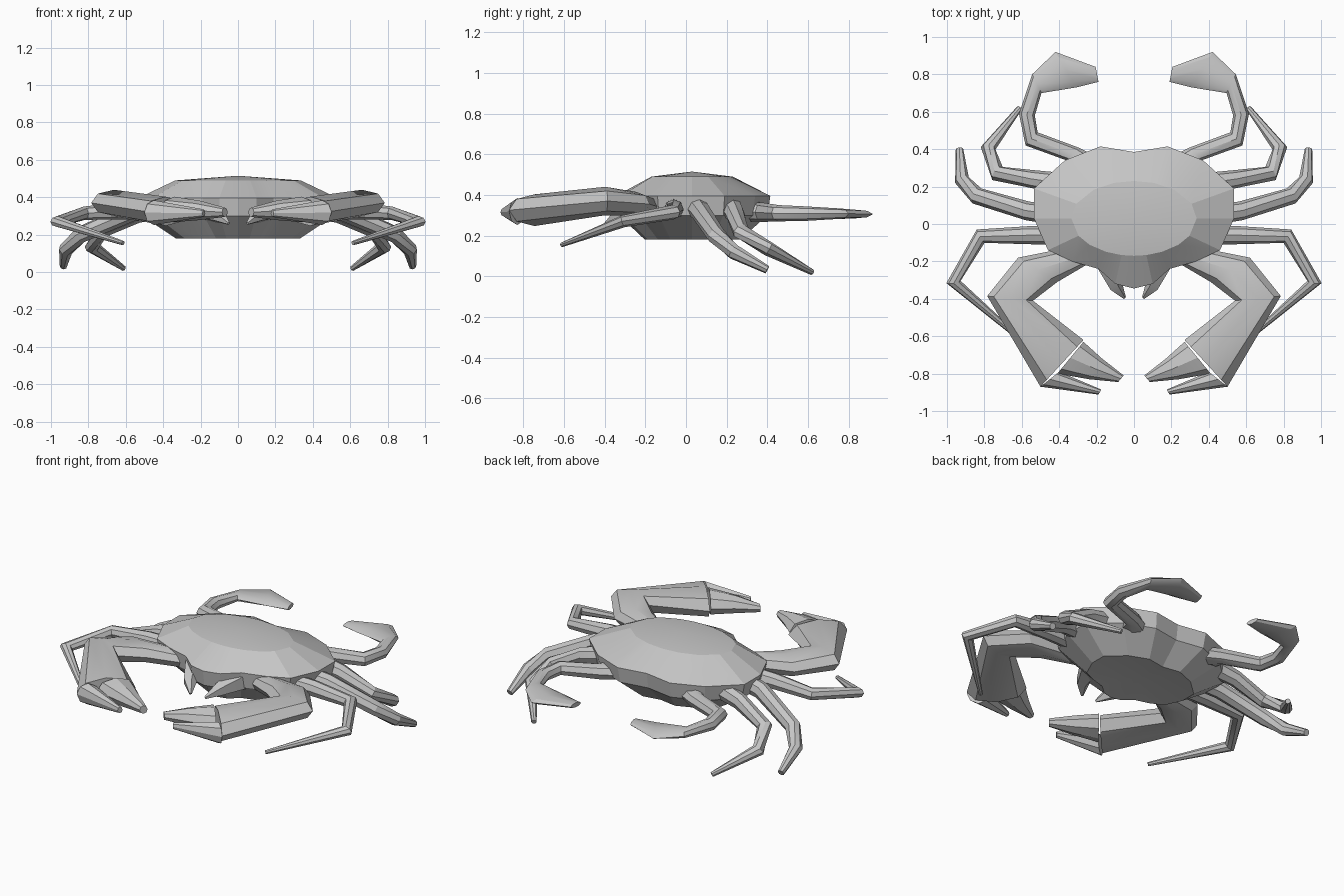
import bpy, bmesh, math
from mathutils import Vector

if "Cube" in bpy.data.objects:
    bpy.data.objects.remove(bpy.data.objects["Cube"])

shell = bpy.data.materials.new("shell grey")
shell.diffuse_color = (0.56, 0.56, 0.56, 1)
shell.use_nodes = True
shell.node_tree.nodes["Principled BSDF"].inputs["Base Color"].default_value = shell.diffuse_color


def make(name, rings, mirror=True, tips=None, angle=30):
    """Skin a series of closed rings; tips close the ends with a fan."""
    bm = bmesh.new()
    vr = [[bm.verts.new(p) for p in ring] for ring in rings]
    n = len(vr[0])
    for a, b in zip(vr, vr[1:]):
        for i in range(n):
            j = (i + 1) % n
            bm.faces.new((a[i], a[j], b[j], b[i]))
    if tips:
        for ring, tip in zip((vr[0], vr[-1]), tips):
            c = bm.verts.new(tip)
            for i in range(n):
                bm.faces.new((ring[i], ring[(i + 1) % n], c))
    else:
        bm.faces.new(vr[0])
        bm.faces.new(vr[-1])
    bmesh.ops.recalc_face_normals(bm, faces=bm.faces)
    me = bpy.data.meshes.new(name)
    bm.to_mesh(me)
    bm.free()
    me.materials.append(shell)
    ob = bpy.data.objects.new(name, me)
    bpy.context.collection.objects.link(ob)
    bpy.ops.object.select_all(action='DESELECT')
    ob.select_set(True)
    bpy.context.view_layer.objects.active = ob
    bpy.ops.object.shade_smooth_by_angle(angle=math.radians(angle))
    if mirror:
        ob.modifiers.new("Mirror", 'MIRROR').use_mirror_merge = False
    return ob


def rails(name, sections, sides=8):
    """Loft between two outline rails: (ax, ay, bx, by, z, half_height)."""
    rings = []
    for ax, ay, bx, by, z, h in sections:
        a, b = Vector((ax, ay, z)), Vector((bx, by, z))
        m, s = (a + b) / 2, (a - b) / 2
        rings.append([m + s * math.cos(t) + Vector((0, 0, h * math.sin(t)))
                      for t in (2 * math.pi * i / sides for i in range(sides))])
    return make(name, rings)


def limb(name, path, sides=8):
    """Bent tapering tube along (x, y, z, radius) with mitred joints."""
    pts = [Vector(p[:3]) for p in path]
    rings = []
    for k, p in enumerate(pts):
        d0 = (p - pts[k - 1]).normalized() if k else None
        d1 = (pts[k + 1] - p).normalized() if k < len(pts) - 1 else None
        t = ((d0 or d1) + (d1 or d0)).normalized()
        miter = 1 / max(0.75, t.dot(d0 or d1))
        side = t.cross(Vector((0, 0, 1))).normalized()
        up = side.cross(t)
        r = path[k][3]
        rings.append([p + side * r * miter * math.cos(q) + up * r * math.sin(q)
                      for q in (2 * math.pi * i / sides for i in range(sides))])
    return make(name, rings)


# Carapace: faceted rim outline, sloping crown, low domed top and belly
half = [(0.10, -0.32), (0.19, -0.24), (0.33, -0.2), (0.46, -0.14), (0.535, 0.03),
        (0.535, 0.19), (0.37, 0.34), (0.18, 0.415)]
rim = [(0, -0.345)] + half + [(0, 0.385)] + [(-x, y) for x, y in reversed(half)]
cy = 0.03


def scaled(s, z):
    return [Vector((x * s, cy + (y - cy) * s, z)) for x, y in rim]


crown = []
for x, y in rim:
    a = math.atan2((y - cy) / 0.38, x / 0.54)
    crown.append(Vector((0.335 * math.cos(a), cy + 0.2 * math.sin(a), 0.49)))
make("carapace", [crown, scaled(1, 0.395), scaled(0.96, 0.30), scaled(0.62, 0.18)],
     mirror=False, tips=[(0, cy, 0.515), (0, cy, 0.2)], angle=12)

# Mouth spikes under the front edge
limb("mouth_spike", [(0.15, -0.2, 0.33, 0.07), (0.10, -0.33, 0.30, 0.04),
                     (0.05, -0.395, 0.26, 0.008)], 5)

# Claw arm and palm
rails("claw", [(0.22, -0.10, 0.24, -0.21, 0.33, 0.05),
               (0.62, -0.18, 0.41, -0.31, 0.355, 0.06),
               (0.785, -0.385, 0.54, -0.41, 0.37, 0.07),
               (0.50, -0.87, 0.27, -0.62, 0.325, 0.078)])
# Large inner finger
rails("claw_finger", [(0.41, -0.80, 0.27, -0.63, 0.335, 0.068),
                      (0.24, -0.83, 0.17, -0.72, 0.33, 0.052),
                      (0.085, -0.845, 0.055, -0.81, 0.32, 0.025)])
# Small outer finger
rails("claw_thumb", [(0.50, -0.87, 0.40, -0.79, 0.318, 0.066),
                     (0.19, -0.912, 0.175, -0.885, 0.315, 0.02)])

# Three pairs of walking legs
limb("front_leg", [(0.42, -0.06, 0.33, 0.05), (0.57, -0.06, 0.33, 0.048),
                   (0.82, -0.065, 0.315, 0.036), (0.965, -0.31, 0.27, 0.03),
                   (0.615, -0.61, 0.155, 0.012)])
limb("middle_leg", [(0.42, 0.05, 0.34, 0.055), (0.57, 0.07, 0.32, 0.05),
                    (0.84, 0.15, 0.2, 0.045), (0.92, 0.235, 0.12, 0.038),
                    (0.933, 0.40, 0.032, 0.02)])
limb("rear_leg", [(0.40, 0.22, 0.34, 0.055), (0.54, 0.24, 0.31, 0.048),
                  (0.73, 0.27, 0.22, 0.04), (0.78, 0.405, 0.135, 0.036),
                  (0.612, 0.62, 0.02, 0.015)])

# Swimming leg ending in a flat paddle
rails("swimming_leg", [(0.36, 0.24, 0.14, 0.33, 0.32, 0.05),
                       (0.36, 0.34, 0.30, 0.41, 0.315, 0.048),
                       (0.58, 0.42, 0.515, 0.49, 0.31, 0.04),
                       (0.615, 0.59, 0.53, 0.58, 0.308, 0.036),
                       (0.545, 0.80, 0.495, 0.70, 0.308, 0.026),
                       (0.42, 0.92, 0.31, 0.73, 0.306, 0.022),
                       (0.205, 0.84, 0.19, 0.76, 0.305, 0.014)])
